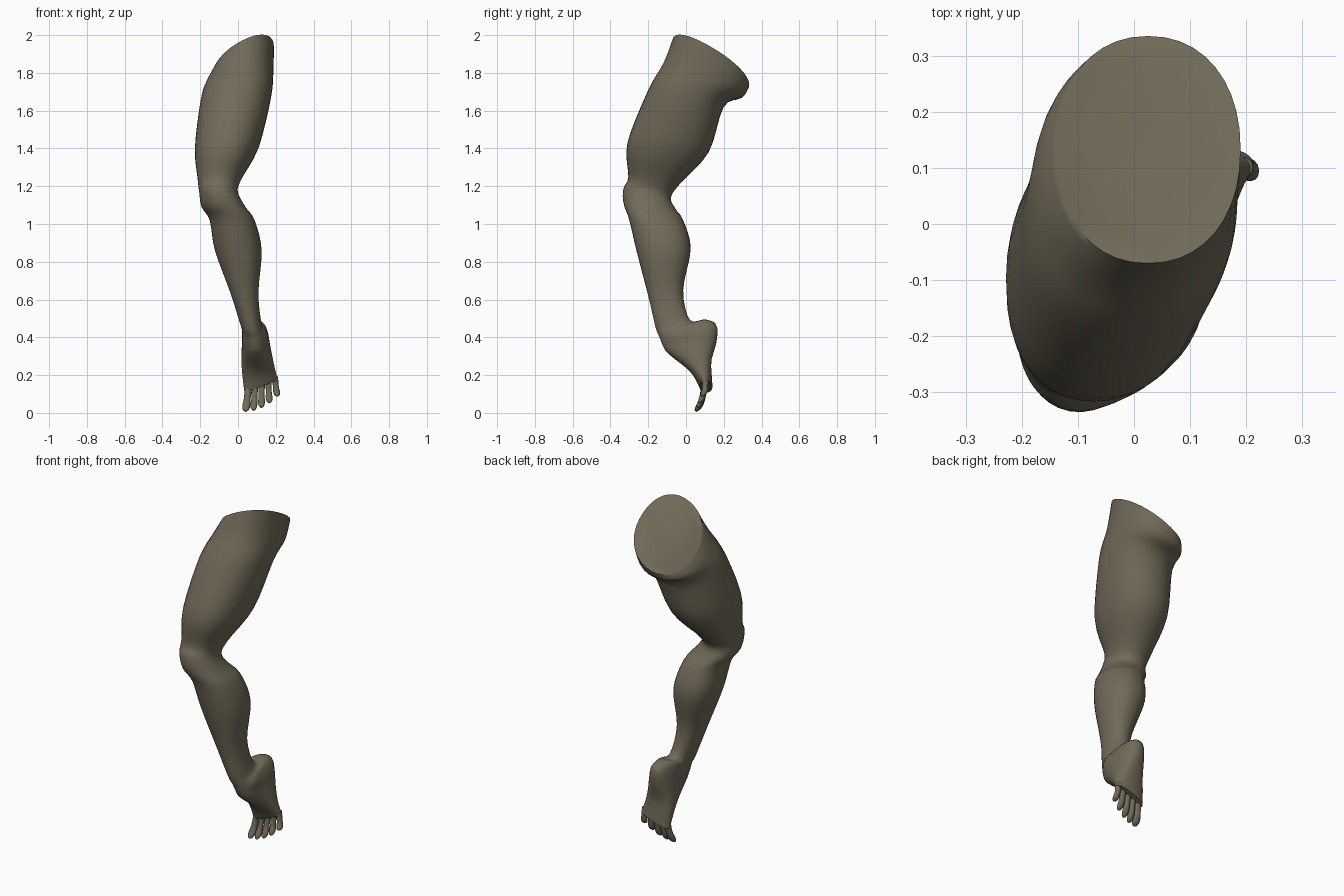
import bpy, bmesh, math
from mathutils import Vector

if "Cube" in bpy.data.objects:
    bpy.data.objects.remove(bpy.data.objects["Cube"])

skin = bpy.data.materials.new("olive_clay")
skin.diffuse_color = (0.165, 0.145, 0.098, 1)
skin.use_nodes = True
skin.node_tree.nodes["Principled BSDF"].inputs["Base Color"].default_value = skin.diffuse_color


def ramp(z, start, end):
    t = max(0, min(1, (z - start) / (end - start)))
    return t * t


def slope(z):
    """Sideways tilt of an oval: towards the slanted cut and the toe line."""
    return 0.5 * ramp(z, 1.6, 1.855) + 0.37 * ramp(z, 0.26, 0.14)


def ring_points(r, sides):
    """Tilted oval: front y,z / back y,z / left x / right x."""
    yf, zf, yb, zb, xl, xr = r
    c = Vector(((xl + xr) / 2, (yf + yb) / 2, (zf + zb) / 2))
    roll = slope(c.z) if sides > 20 else 0
    pts = []
    for i in range(sides):
        a = 2 * math.pi * i / sides
        u, v = (math.copysign(abs(w) ** 0.92, w) for w in (math.cos(a), math.sin(a)))
        dx = u * (xr - xl) / 2
        pts.append(c + Vector((dx, v * (yb - yf) / 2, v * (zb - zf) / 2 + roll * dx)))
    return pts


def refine(rings, steps):
    """Smooth spline through the ring parameters."""
    out = []
    n = len(rings)
    for i in range(n - 1):
        p = [rings[max(0, min(n - 1, i + k))] for k in (-1, 0, 1, 2)]
        for s in range(steps):
            t = s / steps
            out.append([0.5 * (2 * b + (c - a) * t + (2 * a - 5 * b + 4 * c - d) * t * t
                               + (3 * b - a - 3 * c + d) * t ** 3)
                        for a, b, c, d in zip(*p)])
    return out + [list(rings[-1])]


def loft(name, rings, sides, steps, bumps=()):
    bm = bmesh.new()
    loops = [[bm.verts.new(p) for p in ring_points(r, sides)] for r in refine(rings, steps)]
    for a, b in zip(loops, loops[1:]):
        for i in range(sides):
            j = (i + 1) % sides
            bm.faces.new((a[i], b[i], b[j], a[j]))
    bm.faces.new(loops[0])
    bm.faces.new(loops[-1][::-1])
    bmesh.ops.recalc_face_normals(bm, faces=bm.faces)
    bm.normal_update()
    # soft muscle and bone swellings, pushed along the surface normal
    moves = [v.normal * sum(h * math.exp(-((v.co - Vector(c)).length / w) ** 2)
                            for c, w, h in bumps) for v in bm.verts]
    for v, m in zip(bm.verts, moves):
        v.co += m
    mesh = bpy.data.meshes.new(name)
    bm.to_mesh(mesh)
    bm.free()
    mesh.materials.append(skin)
    ob = bpy.data.objects.new(name, mesh)
    bpy.context.collection.objects.link(ob)
    bpy.ops.object.select_all(action='DESELECT')
    ob.select_set(True)
    bpy.context.view_layer.objects.active = ob
    bpy.ops.object.shade_smooth_by_angle(angle=math.radians(50))


# Thigh, knee, calf, heel and foot as one continuous skin
leg_rings = [
    (-.07, 1.973, .335, 1.738, -.14, .19),     # slanted cut
    (-.12, 1.85, .30, 1.675, -.175, .187),
    (-.20, 1.71, .20, 1.62, -.197, .175),      # thigh
    (-.31, 1.43, .12, 1.38, -.228, .11),
    (-.305, 1.25, -.03, 1.215, -.213, .015),   # knee
    (-.325, 1.19, -.08, 1.14, -.205, .0),
    (-.325, 1.10, -.055, 1.08, -.193, .04),
    (-.30, 1.02, -.015, 1.02, -.15, .088),
    (-.26, .85, .025, .87, -.122, .125),       # calf
    (-.20, .62, -.015, .65, -.04, .108),
    (-.16, .45, .02, .493, .012, .125),        # ankle and heel
    (-.14, .40, .10, .495, .02, .145),
    (-.12, .35, .157, .47, .022, .16),
    (-.09, .31, .165, .40, .02, .17),
    (.02, .22, .138, .25, .02, .195),          # instep
    (.072, .14, .14, .14, .034, .213),         # toe line
]
bumps = [
    ((-.11, -.33, 1.15), .06, .008),    # kneecap
    ((-.01, -.10, 1.55), .10, -.008),   # thigh groove
    ((.01, -.07, .38), .035, .010),     # ankle bones
    ((.15, -.06, .41), .035, .010),
    ((.10, .135, .28), .05, -.008),     # arch of the sole
]
loft("leg", leg_rings, 40, 4, bumps)

# Five toes fanned along the toe line, each with a knuckle and a rounded tip
profile = [(0, 1.0), (.5, .85), (.75, 1.0), (.92, .8), (1, .1)]
for n in range(5):
    root = Vector((.058 + .034 * n, .105, .15 + .01 * n))
    tip = Vector((.04 + .042 * n, .06 + .002 * n * n, .006 + .005 * n * n))
    rad = .018 if n else .021
    rings = []
    for t, k in profile:
        c = root.lerp(tip, t)
        c.y += .008 * math.sin(math.pi * t) - .004     # slight curl
        r = rad * k
        rings.append((c.y - r, c.z - .2 * r, c.y + r, c.z + .2 * r, c.x - r, c.x + r))
    loft(f"toe_{n + 1}", rings, 14, 3)
